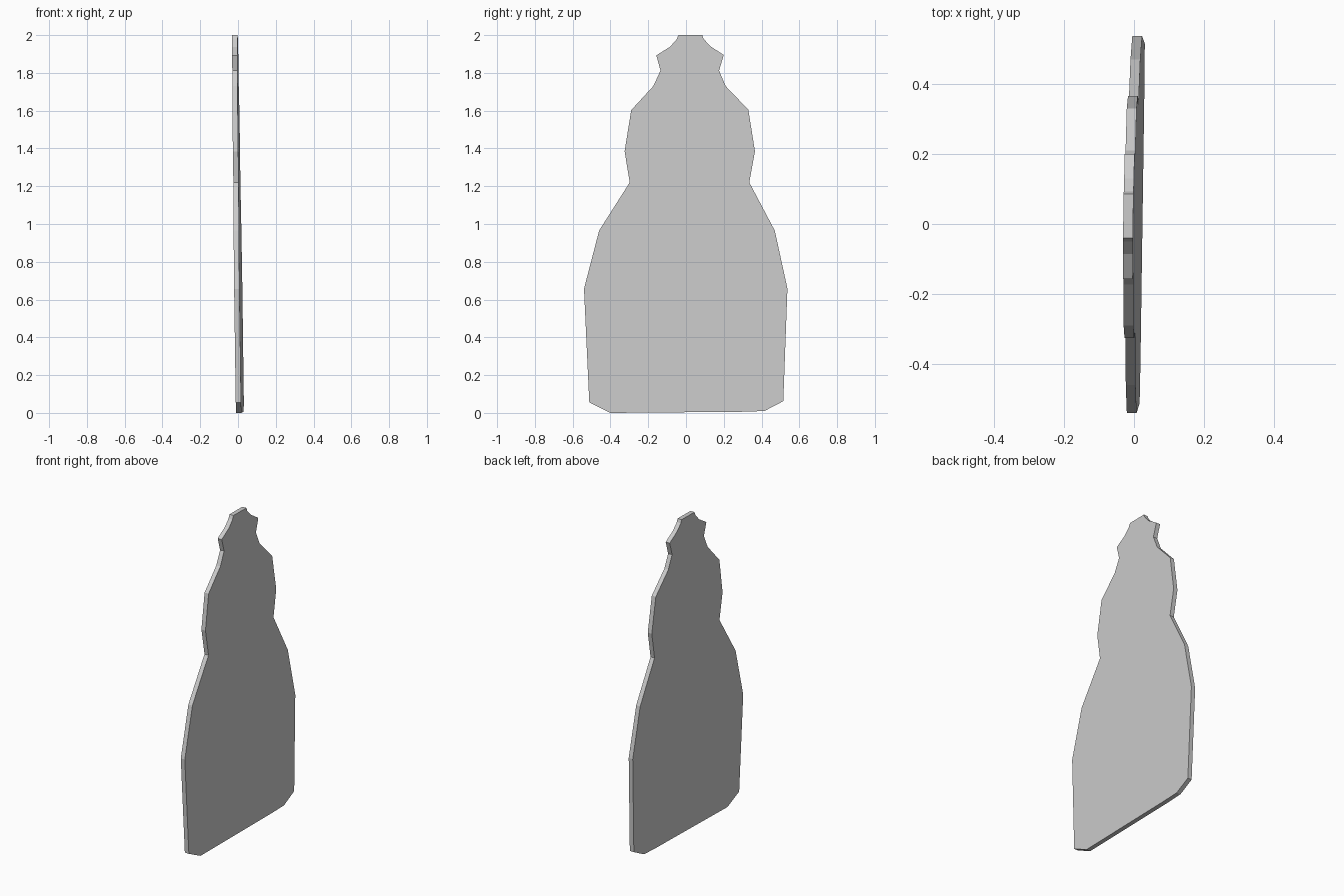
import bpy, bmesh
from mathutils import Vector

if "Cube" in bpy.data.objects:
    bpy.data.objects.remove(bpy.data.objects["Cube"])

# Outline of the flat panel as (y, z), anticlockwise seen from +x
OUTLINE = [
    (-0.40, 0.0), (0.295, 0.006), (0.415, 0.01), (0.515, 0.062), (0.537, 0.658),
    (0.47, 0.965), (0.335, 1.22), (0.365, 1.385), (0.33, 1.605), (0.21, 1.73),
    (0.175, 1.812), (0.20, 1.895), (0.13, 1.94), (0.093, 1.98), (0.086, 2.0),
    (-0.04, 2.0), (-0.05, 1.977), (-0.085, 1.938), (-0.157, 1.893),
    (-0.135, 1.812), (-0.173, 1.73), (-0.29, 1.603), (-0.325, 1.385),
    (-0.298, 1.22), (-0.46, 0.965), (-0.54, 0.657), (-0.512, 0.055),
]
THICKNESS = 0.028


def lean(y, z):
    """Slight tilt and twist of the panel's middle plane."""
    return 0.0102 + 0.0145 * y - 0.0135 * z


# Silhouette panel: one face pushed through its thickness
bm = bmesh.new()
face = bm.faces.new([bm.verts.new((lean(y, z) - THICKNESS / 2, y, z)) for y, z in OUTLINE])
result = bmesh.ops.extrude_face_region(bm, geom=[face], use_keep_orig=True)
moved = [v for v in result["geom"] if isinstance(v, bmesh.types.BMVert)]
bmesh.ops.translate(bm, verts=moved, vec=Vector((THICKNESS, 0, 0)))
bmesh.ops.recalc_face_normals(bm, faces=bm.faces)

mesh = bpy.data.meshes.new("silhouette_panel")
bm.to_mesh(mesh)
bm.free()
panel = bpy.data.objects.new("silhouette_panel", mesh)
bpy.context.collection.objects.link(panel)
